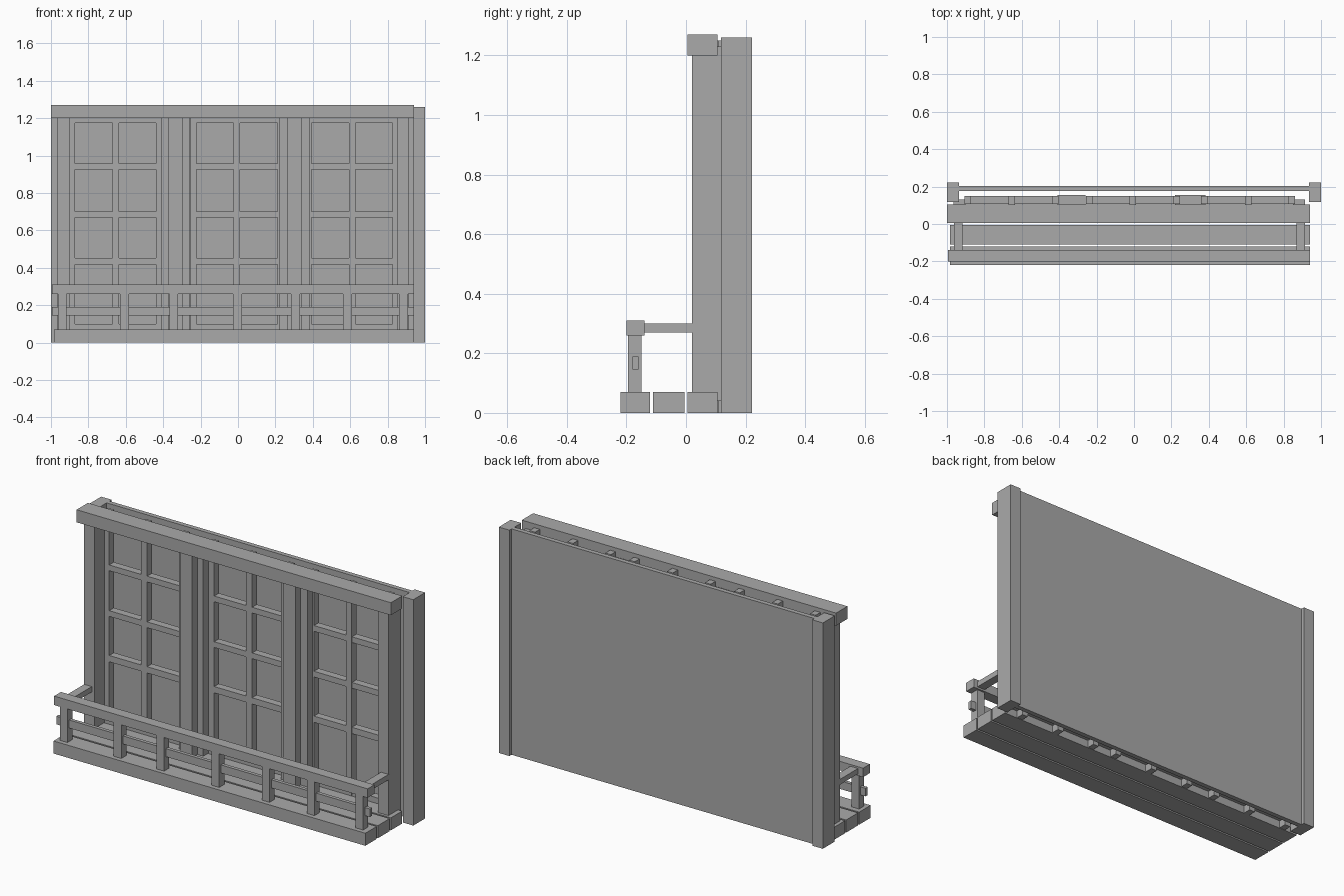
import bpy
import bmesh

old = bpy.data.objects.get("Cube")
if old:
    bpy.data.objects.remove(old, do_unlink=True)

# One plain grey for the whole facade
grey = bpy.data.materials.new("plain_grey")
grey.use_nodes = True
COLOUR = (0.40, 0.40, 0.40, 1)
grey.diffuse_color = COLOUR
grey.node_tree.nodes["Principled BSDF"].inputs["Base Color"].default_value = COLOUR


def box(name, x, y, z):
    """Flat-faced beam spanning the (low, high) ranges on each axis."""
    bm = bmesh.new()
    bmesh.ops.create_cube(bm, size=1)
    for v in bm.verts:
        v.co = [r[0] if c < 0 else r[1] for c, r in zip(v.co, (x, y, z))]
    mesh = bpy.data.meshes.new(name)
    bm.to_mesh(mesh)
    bm.free()
    mesh.materials.append(grey)
    obj = bpy.data.objects.new(name, mesh)
    bpy.context.collection.objects.link(obj)
    return obj


def span(centre, width):
    return (centre - width / 2, centre + width / 2)


TOP = 1.26
FLOOR = (0, 0.07)
LENGTH = (-0.985, 0.94)
RAIL_LENGTH = (-0.995, 0.94)

# Back wall and its corner posts
box("back_panel", (-0.935, 0.935), (0.177, 0.203), (0, TOP))
for side, x in (("right", (-1, -0.935)), ("left", (0.935, 1))):
    box(side + "_corner_post", x, (0.117, 0.222), (0, TOP))

# Head beam and floor beams
box("head_beam", (-1, 0.94), (0.005, 0.105), (1.20, 1.27))
box("sill_beam", LENGTH, (0.005, 0.105), FLOOR)
box("middle_floor_beam", LENGTH, (-0.11, -0.005), FLOOR)
box("front_floor_beam", LENGTH, (-0.22, -0.12), FLOOR)

# End pillars
for side, x in (("right", -0.933), ("left", 0.882)):
    box(side + "_pillar", span(x, 0.065), (0.02, 0.13), (0.04, 1.23))

# Pillars between the windows, each with a wider backing board
for side, x, w in (("right", -0.335, 0.15), ("left", 0.302, 0.163)):
    box(side + "_mullion_pillar", span(x, 0.077), (0.02, 0.07), (0.04, 1.22))
    box(side + "_mullion_board", span(x, w), (0.065, 0.155), (0.04, 1.22))

# Three windows: stiles, central bar and cross rails
STILE, PANE = 0.035, 0.433
DEPTH = (0.108, 0.15)
RAILS = ((0.04, 0.10), (0.417, 0.452), (0.67, 0.702), (0.925, 0.957), (1.175, 1.21))
for name, x in (("right", -0.654), ("middle", -0.006), ("left", 0.61)):
    for part, offset in (("right_stile", -1), ("left_stile", 1)):
        cx = x + offset * (PANE + STILE) / 2
        box(f"{name}_window_{part}", span(cx, STILE), DEPTH, (0, TOP - 0.01))
    box(f"{name}_window_bar", span(x, STILE), (0.105, 0.15), (0, TOP - 0.01))
    for i, z in enumerate(RAILS):
        box(f"{name}_window_rail_{i + 1}", span(x, PANE), DEPTH, z)

# Balcony railing
box("handrail", RAIL_LENGTH, (-0.20, -0.14), (0.26, 0.31))
box("middle_rail", RAIL_LENGTH, (-0.18, -0.16), (0.145, 0.19))
for i, x in enumerate((-0.94, -0.607, -0.343, -0.003, 0.308, 0.585, 0.885)):
    box(f"railing_post_{i + 1}", span(x, 0.047), (-0.195, -0.15), (0.07, 0.26))
for side, x in (("right", -0.94), ("left", 0.892)):
    box(side + "_side_rail", span(x, 0.047), (-0.14, 0.022), (0.27, 0.30))
